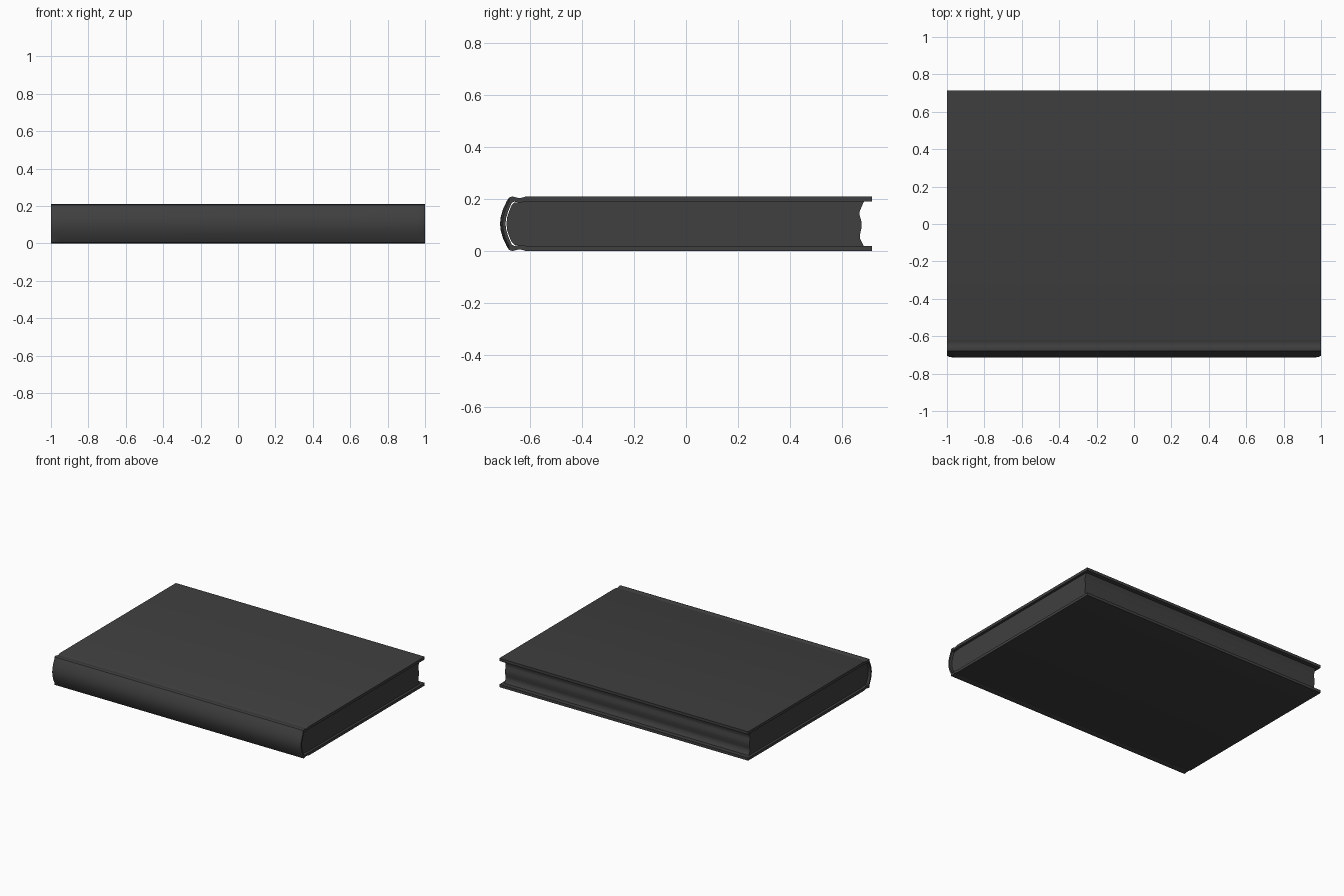
import bpy, bmesh, math

if "Cube" in bpy.data.objects:
    bpy.data.objects.remove(bpy.data.objects["Cube"])

MID = 0.105  # mirror height of the cross-section

ink = bpy.data.materials.new("dark_grey")
ink.diffuse_color = (0.05, 0.05, 0.05, 1)
ink.use_nodes = True
ink.node_tree.nodes["Principled BSDF"].inputs["Base Color"].default_value = ink.diffuse_color


def mirrored(half):
    """Extend an upper half profile, ending on MID, to the full profile."""
    return half + [(y, 2 * MID - z) for y, z in reversed(half[:-1])]


def loft(name, sections):
    """Skin closed (y, z) profiles placed at successive x positions."""
    bm = bmesh.new()
    rings = [[bm.verts.new((x, y, z)) for y, z in prof] for x, prof in sections]
    n = len(rings[0])
    for a, b in zip(rings, rings[1:]):
        for i in range(n):
            j = (i + 1) % n
            bm.faces.new((a[i], a[j], b[j], b[i]))
    caps = [bm.faces.new(rings[0]), bm.faces.new(rings[-1])]
    bmesh.ops.recalc_face_normals(bm, faces=bm.faces[:])
    bmesh.ops.triangulate(bm, faces=caps, ngon_method='EAR_CLIP')
    me = bpy.data.meshes.new(name)
    bm.to_mesh(me)
    bm.free()
    me.materials.append(ink)
    ob = bpy.data.objects.new(name, me)
    bpy.context.collection.objects.link(ob)
    bpy.context.view_layer.objects.active = ob
    ob.select_set(True)
    bpy.ops.object.shade_smooth_by_angle(angle=math.radians(35))
    ob.select_set(False)


# Cover: two boards, hinge grooves and a rounded spine in one wrap
outer = mirrored([(0.715, 0.21), (-0.615, 0.21), (-0.628, 0.206), (-0.64, 0.203),
                  (-0.652, 0.206), (-0.668, 0.21), (-0.68, 0.206), (-0.69, 0.19),
                  (-0.704, 0.16), (-0.712, 0.132), (-0.715, MID)])
inner = mirrored([(0.715, 0.19), (-0.615, 0.19), (-0.64, 0.186), (-0.66, 0.19),
                  (-0.67, 0.185), (-0.684, 0.152), (-0.691, 0.128), (-0.694, MID)])
# Spine tucks in slightly at head and tail
tucked = [(y + 0.01 if y < -0.68 else y, z) for y, z in outer]
full, end = outer + inner[::-1], tucked + inner[::-1]
loft("cover", [(-1, end), (-0.985, [((a[0] + 2 * b[0]) / 3, a[1]) for a, b in zip(end, full)]),
               (-0.95, full), (0.95, full),
               (0.985, [((a[0] + 2 * b[0]) / 3, a[1]) for a, b in zip(end, full)]), (1, end)])

# Page block: rounded back, hollow wavy fore edge
back = mirrored([(-0.615, 0.19), (-0.64, 0.186), (-0.66, 0.186), (-0.67, 0.176),
                 (-0.681, 0.15), (-0.688, 0.128), (-0.69, MID)])
fore = [(0.683, 0.02), (0.676, 0.034), (0.668, 0.05), (0.67, 0.068), (0.675, 0.092),
        (0.674, 0.115), (0.668, 0.135), (0.667, 0.15), (0.674, 0.168), (0.684, 0.19)]
pages = back + fore
loft("pages", [(-0.982, pages), (0.982, pages)])
